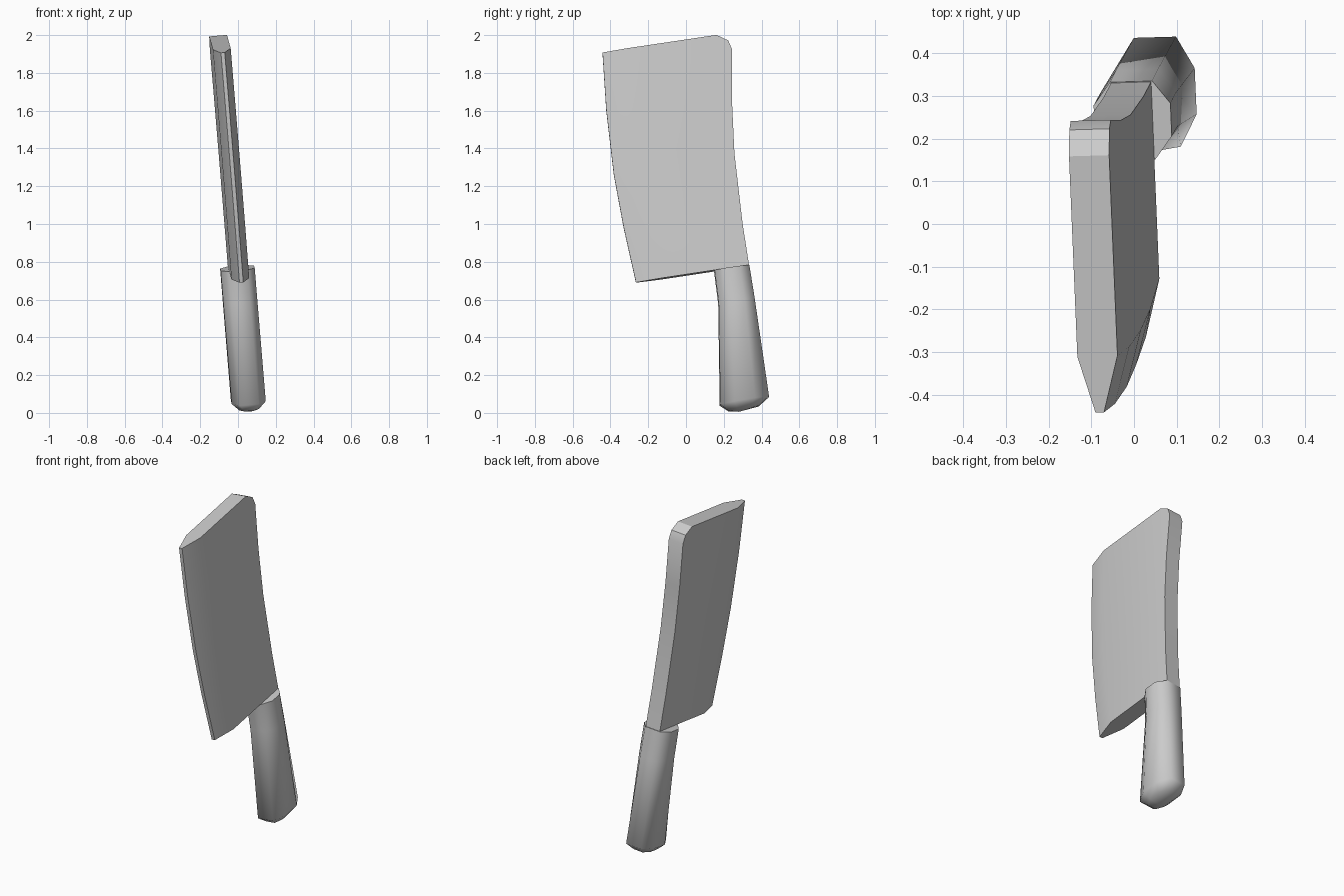
import bpy, bmesh, math

if "Cube" in bpy.data.objects:
    bpy.data.objects.remove(bpy.data.objects["Cube"])


def lean(off, y, z):
    """Place a point at sideways offset `off` on the leaning plane of the cleaver."""
    return (0.069 - 0.085 * z - 0.029 * y + off, y - 0.029 * -off, z + 0.085 * off)


def finish(name, bm, angle):
    bmesh.ops.recalc_face_normals(bm, faces=bm.faces)
    me = bpy.data.meshes.new(name)
    bm.to_mesh(me)
    bm.free()
    ob = bpy.data.objects.new(name, me)
    bpy.context.collection.objects.link(ob)
    bpy.ops.object.select_all(action='DESELECT')
    ob.select_set(True)
    bpy.context.view_layer.objects.active = ob
    bpy.ops.object.shade_smooth_by_angle(angle=math.radians(angle))
    return ob


# Blade: (y, z) profiles of cutting edge, grind line and spine
edge = [(-.265, .69), (-.33, .98), (-.382, 1.26), (-.422, 1.6), (-.442, 1.907)]
grind = [(-.13, .71), (-.20, .98), (-.25, 1.26), (-.29, 1.6), (-.31, 1.927)]
spine = [(.16, 1.997), (.222, 1.968), (.243, 1.92), (.242, 1.65),
         (.255, 1.37), (.298, 1.0), (.332, .78)]
HALF, TIP = .047, .010

bm = bmesh.new()
sides = []
for s in (-1, 1):
    sides.append([[bm.verts.new(lean(s * h, *p)) for p in line]
                  for line, h in ((edge, TIP), (grind, HALF), (spine, HALF))])
for e, g, sp in sides:
    bm.faces.new(g + sp)
    for i in range(len(e) - 1):
        bm.faces.new((e[i], e[i + 1], g[i + 1], g[i]))
(e0, g0, s0), (e1, g1, s1) = sides
for a, b in ((e0, e1), (s0, s1)):
    for i in range(len(a) - 1):
        bm.faces.new((a[i], a[i + 1], b[i + 1], b[i]))
bm.faces.new((e0[-1], g0[-1], s0[0], s1[0], g1[-1], e1[-1]))
bm.faces.new((e0[0], g0[0], s0[-1], s1[-1], g1[0], e1[0]))
finish("blade", bm, 25)

# Handle: octagonal rings as (front y, front z, back y, back z, half width)
rings = [(.225, .010, .385, .036, .052), (.180, .042, .438, .085, .090),
         (.172, .58, .362, .605, .090), (.150, .752, .334, .779, .090)]
octagon = [(-.55, -1), (.55, -1), (1, -.42), (1, .42),
           (.55, 1), (-.55, 1), (-1, .42), (-1, -.42)]
bm = bmesh.new()
loops = []
for y0, z0, y1, z1, w in rings:
    loop = []
    for u, v in octagon:
        t = (v + 1) / 2
        loop.append(bm.verts.new(lean(u * w, y0 + (y1 - y0) * t, z0 + (z1 - z0) * t)))
    loops.append(loop)
for a, b in zip(loops, loops[1:]):
    for i in range(8):
        j = (i + 1) % 8
        bm.faces.new((a[i], a[j], b[j], b[i]))
bm.faces.new(loops[-1])
# Slightly domed butt
butt = bm.verts.new(lean(0, .28, .006))
for i in range(8):
    bm.faces.new((loops[0][i], loops[0][(i + 1) % 8], butt))
finish("handle", bm, 60)
